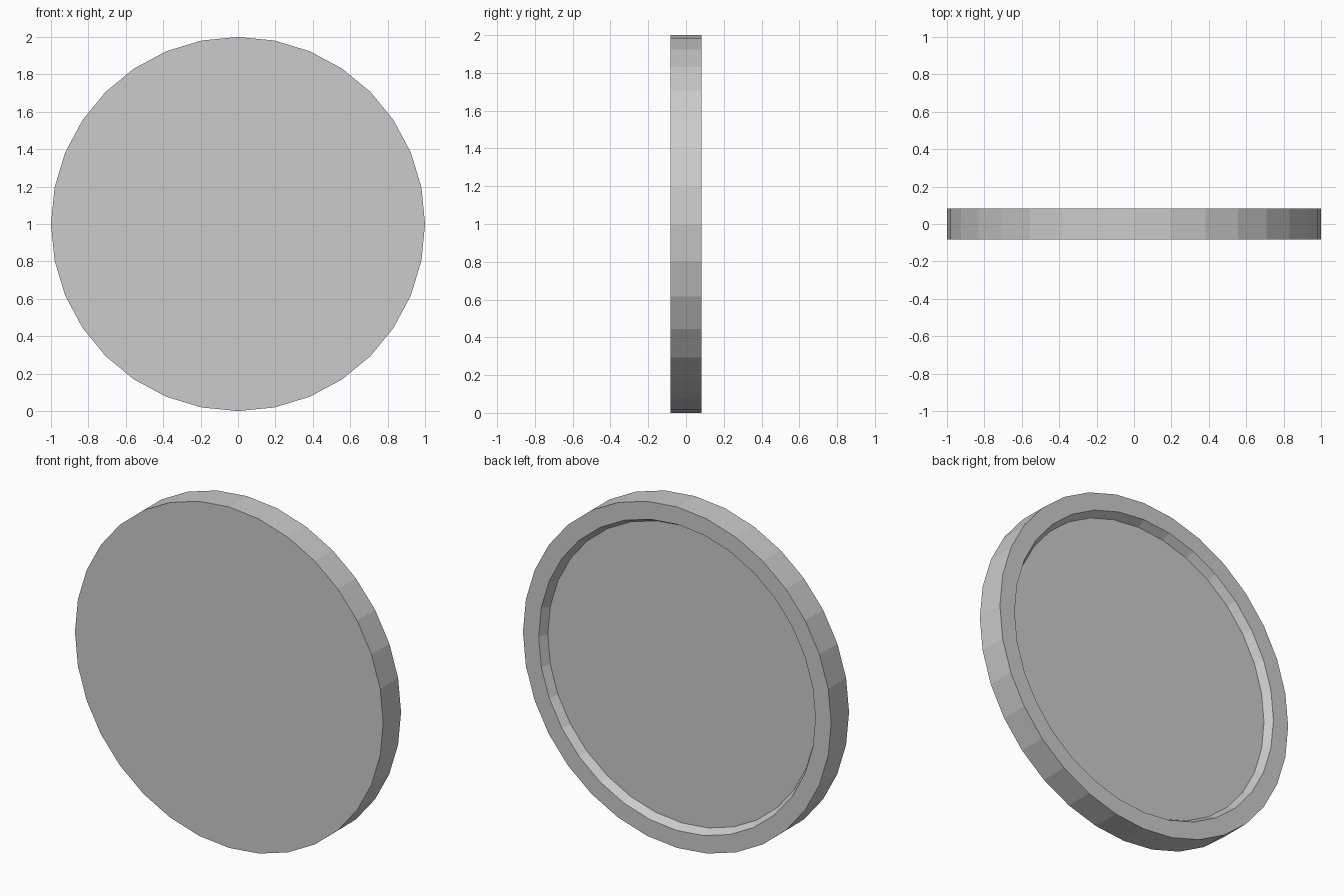
import bpy
import bmesh
import math

if "Cube" in bpy.data.objects:
    bpy.data.objects.remove(bpy.data.objects["Cube"])

SIDES = 32
HALF = 0.083
# (radius, y) outline from the front rim round to the recessed back floor
PROFILE = [(1.0, -HALF), (1.0, HALF), (0.898, HALF), (0.872, HALF - 0.047)]

bm = bmesh.new()


def ring(radius, y):
    steps = [2 * math.pi * i / SIDES for i in range(SIDES)]
    return [bm.verts.new((radius * math.cos(a), y, 1 + radius * math.sin(a))) for a in steps]


# Rim and sloped recess wall
rings = [ring(r, y) for r, y in PROFILE]
for a, b in zip(rings, rings[1:]):
    for i in range(SIDES):
        j = (i + 1) % SIDES
        bm.faces.new((a[i], a[j], b[j], b[i]))

# Flat front and recessed back floor
bm.faces.new(rings[0])
bm.faces.new(rings[-1])
bmesh.ops.recalc_face_normals(bm, faces=bm.faces)

mesh = bpy.data.meshes.new("round_disc")
bm.to_mesh(mesh)
bm.free()
disc = bpy.data.objects.new("round_disc", mesh)
bpy.context.collection.objects.link(disc)
